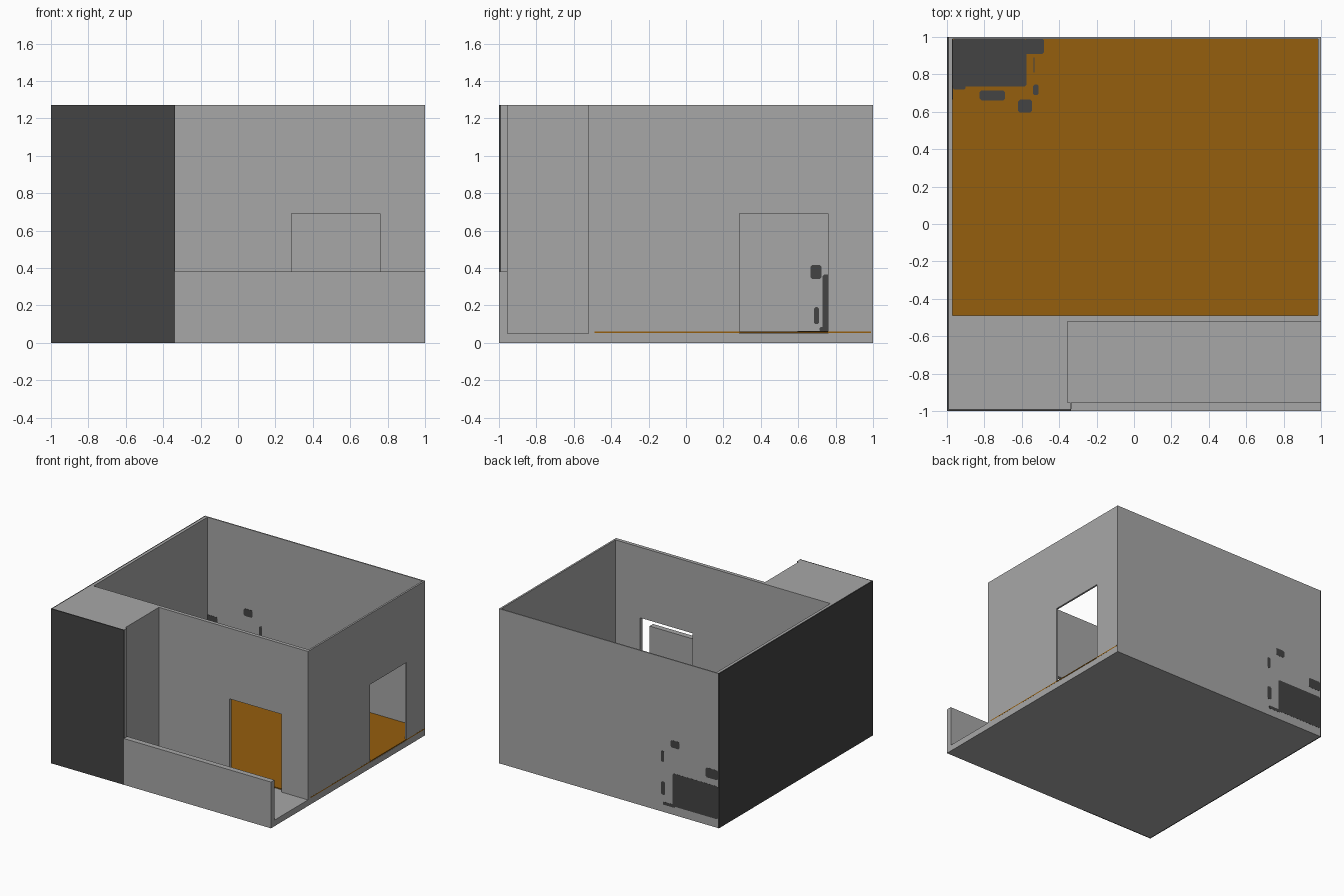
import bpy, bmesh
from mathutils import Vector

if "Cube" in bpy.data.objects:
    bpy.data.objects.remove(bpy.data.objects["Cube"])


def material(name, rgb):
    m = bpy.data.materials.new(name)
    m.diffuse_color = (*rgb, 1)
    m.use_nodes = True
    m.node_tree.nodes["Principled BSDF"].inputs["Base Color"].default_value = m.diffuse_color
    return m


GREY = material("plaster grey", (0.39, 0.39, 0.39))
DARK = material("charcoal", (0.057, 0.057, 0.057))
WOOD = material("wood brown", (0.30, 0.112, 0.004))
H = 1.27


def finish(name, bm, mat):
    bmesh.ops.recalc_face_normals(bm, faces=bm.faces)
    me = bpy.data.meshes.new(name)
    bm.to_mesh(me)
    bm.free()
    me.materials.append(mat)
    ob = bpy.data.objects.new(name, me)
    bpy.context.collection.objects.link(ob)
    return ob


def add_prism(bm, pts, axis, lo, hi):
    """Extrude a flat outline along an axis; pts are the other two coordinates in order."""
    def co(p, v):
        c = list(p)
        c.insert("xyz".index(axis), v)
        return c
    face = bm.faces.new([bm.verts.new(co(p, lo)) for p in pts])
    ext = bmesh.ops.extrude_face_region(bm, geom=[face])
    move = Vector(co((0, 0), hi - lo))
    bmesh.ops.translate(bm, vec=move,
                        verts=[v for v in ext["geom"] if isinstance(v, bmesh.types.BMVert)])


def prism(name, pts, axis, lo, hi, mat):
    bm = bmesh.new()
    add_prism(bm, pts, axis, lo, hi)
    return finish(name, bm, mat)


def rect(a0, a1, b0, b1):
    return [(a0, b0), (a1, b0), (a1, b1), (a0, b1)]


def box(name, x, y, z, mat):
    return prism(name, rect(*x, *y), "z", *z, mat)


def wall_outline(a0, a1, d0, d1, top, z0=0.05):
    """Wall with an opening that reaches the floor."""
    return [(a0, z0), (d0, z0), (d0, top), (d1, top), (d1, z0), (a1, z0), (a1, H), (a0, H)]


def patches(name, axis, lo, hi, rects):
    """Dark stains with clipped corners, as thin plates."""
    bm = bmesh.new()
    for a0, a1, b0, b1 in rects:
        c = min(0.01, (a1 - a0) / 4, (b1 - b0) / 4)
        add_prism(bm, [(a0 + c, b0), (a1 - c, b0), (a1, b0 + c), (a1, b1 - c),
                       (a1 - c, b1), (a0 + c, b1), (a0, b1 - c), (a0, b0 + c)], axis, lo, hi)
    return finish(name, bm, DARK)


# Base and room floor
box("base_slab", (-0.99, 1), (-0.99, 1), (0, 0.05), GREY)
box("room_floor", (-0.97, 1.0005), (-0.49, 0.99), (0.052, 0.06), WOOD)

# Room walls with door openings
prism("front_wall", wall_outline(-0.355, 0.985, 0.285, 0.76, 0.69), "y", -0.52, -0.49, GREY)
prism("right_wall", wall_outline(-0.52, 1, 0.285, 0.76, 0.69), "x", 0.985, 1, GREY)
box("back_wall", (-0.99, 0.985), (0.99, 1), (0.05, H), GREY)
box("left_wall", (-0.99, -0.97), (-0.49, 0.99), (0.05, H), GREY)

# Closed block beside the balcony, and the balcony parapet
prism("corner_block", [(-0.99, -0.99), (-0.34, -0.99), (-0.34, -0.955), (-0.355, -0.955),
                       (-0.355, -0.49), (-0.99, -0.49)], "z", 0, H, GREY)
box("balcony_parapet", (-0.337, 1), (-1, -0.955), (0, 0.38), GREY)

# Dark outer cladding
box("left_cladding", (-1, -0.99), (-0.99, 1), (0, H), DARK)
box("front_cladding", (-1, -0.337), (-1, -0.99), (0, H), DARK)

# Dark stains around the back left corner
patches("floor_stains", "z", 0.058, 0.062, [
    (-0.97, -0.575, 0.735, 0.99), (-0.585, -0.48, 0.91, 0.99), (-0.97, -0.90, 0.72, 0.75),
    (-0.825, -0.69, 0.66, 0.715), (-0.62, -0.545, 0.595, 0.665),
    (-0.54, -0.51, 0.69, 0.745), (-0.538, -0.533, 0.81, 0.89)])
patches("back_wall_stains", "y", 0.988, 1.001, [
    (-0.99, -0.58, 0.07, 0.34), (-0.60, -0.49, 0.06, 0.085), (-0.99, -0.88, 0.39, 0.47),
    (-0.51, -0.475, 0.14, 0.25), (-0.50, -0.475, 0.41, 0.50), (-0.64, -0.56, 0.55, 0.61)])
patches("left_wall_stains", "x", -0.972, -0.968, [
    (0.73, 0.99, 0.06, 0.365), (0.715, 0.75, 0.06, 0.085),
    (0.665, 0.725, 0.34, 0.415), (0.685, 0.71, 0.10, 0.19)])
